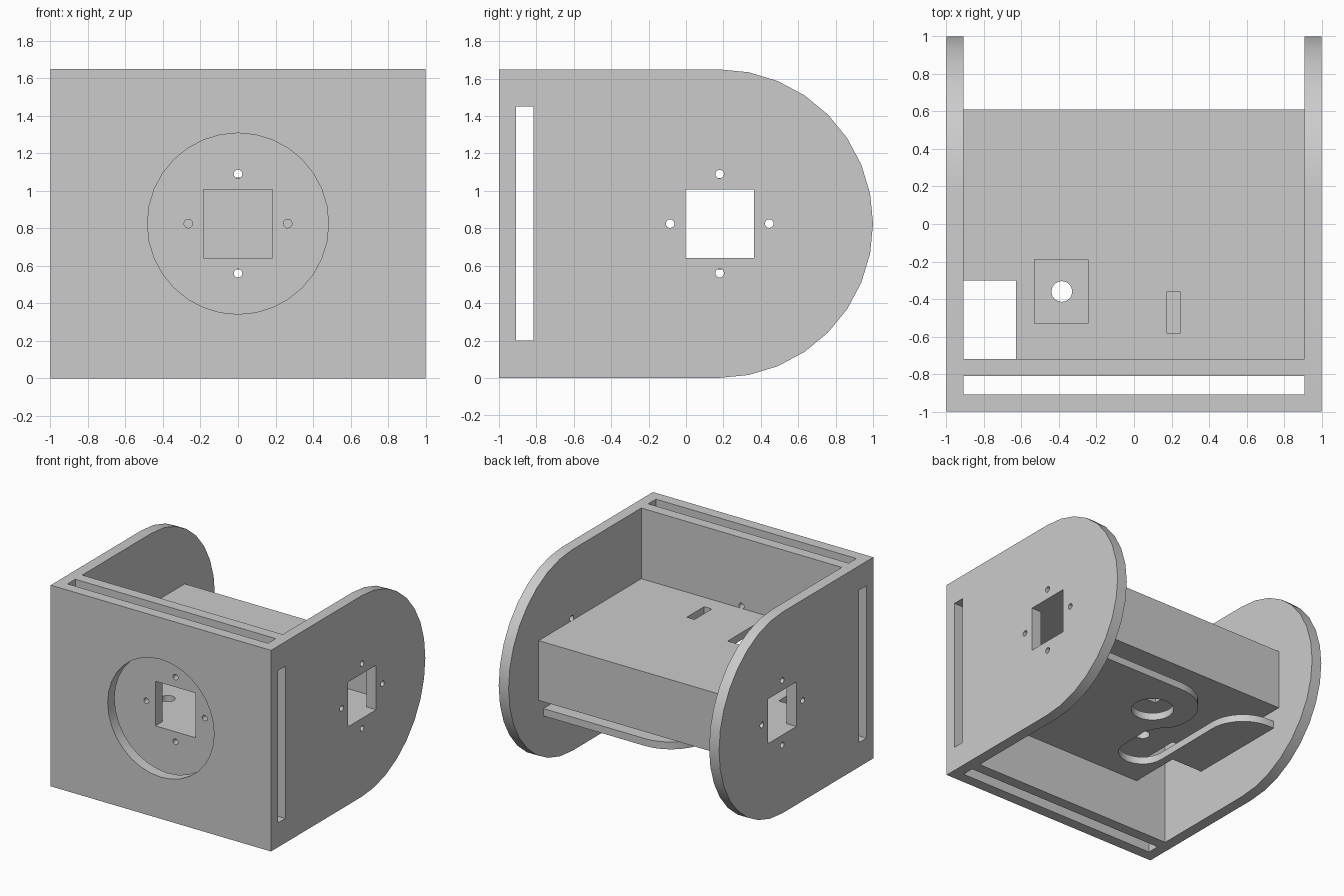
import bpy, bmesh
from math import sin, cos, pi
from mathutils import Vector

if "Cube" in bpy.data.objects:
    bpy.data.objects.remove(bpy.data.objects["Cube"])

grey = bpy.data.materials.new("plain grey")
grey.use_nodes = True
grey.diffuse_color = (0.6, 0.6, 0.6, 1)
grey.node_tree.nodes["Principled BSDF"].inputs["Base Color"].default_value = (0.6, 0.6, 0.6, 1)

# Mapping of a 2D outline plus depth to each extrusion axis
AXES = {
    "x": lambda u, v, d: (d, u, v),
    "y": lambda u, v, d: (u, d, v),
    "z": lambda u, v, d: (u, v, d),
}


def prism(name, outline, axis, start, end):
    """Extrude a closed 2D outline along one axis."""
    place = AXES[axis]
    bm = bmesh.new()
    face = bm.faces.new([bm.verts.new(place(u, v, start)) for u, v in outline])
    ext = bmesh.ops.extrude_face_region(bm, geom=[face])
    moved = [g for g in ext["geom"] if isinstance(g, bmesh.types.BMVert)]
    bmesh.ops.translate(bm, verts=moved, vec=Vector(place(0, 0, end - start)))
    bmesh.ops.recalc_face_normals(bm, faces=bm.faces)
    mesh = bpy.data.meshes.new(name)
    bm.to_mesh(mesh)
    bm.free()
    mesh.materials.append(grey)
    obj = bpy.data.objects.new(name, mesh)
    bpy.context.collection.objects.link(obj)
    return obj


def rect(u0, u1, v0, v1):
    return [(u0, v0), (u1, v0), (u1, v1), (u0, v1)]


def arc(u, v, r, a0=0, a1=2 * pi, n=32, closed=True):
    steps = n if closed else n + 1
    return [(u + r * cos(a0 + (a1 - a0) * i / n), v + r * sin(a0 + (a1 - a0) * i / n))
            for i in range(steps)]


def cut(obj, outline, axis, start, end):
    """Cut a prism out of an object."""
    cutter = prism("cutter", outline, axis, start, end)
    cutter.hide_render = True
    bpy.context.view_layer.objects.active = obj
    mod = obj.modifiers.new("cut", "BOOLEAN")
    mod.operation = "DIFFERENCE"
    mod.solver = "EXACT"
    mod.object = cutter
    bpy.ops.object.modifier_apply(modifier=mod.name)
    bpy.data.objects.remove(cutter)


def mount_holes(obj, u, axis, start, end):
    """Square opening with four screw holes around it."""
    v, h, d = MID, 0.183, 0.265
    cut(obj, rect(u - h, u + h, v - h, v + h), axis, start, end)
    for du, dv in ((d, 0), (-d, 0), (0, d), (0, -d)):
        cut(obj, arc(u + du, v + dv, 0.023, n=16), axis, start, end)


MID = 0.825      # centre height of the rounded sides
WALL = 0.91      # inner face of the side walls
FRONT = -0.72    # inner face of the front wall
ROUND_Y = 0.175  # centre of the rounded sides

# Housing: double front wall and two rounded sides in one piece
outline = [(-1, 0)] + arc(ROUND_Y, MID, MID, -pi / 2, pi / 2, 16, False) + [(-1, 2 * MID)]
housing = prism("housing", outline, "x", -1, 1)
cut(housing, rect(-WALL, WALL, FRONT, 1.2), "z", -0.1, 1.8)
cut(housing, rect(-WALL, WALL, -0.91, -0.81), "z", -0.1, 1.8)
cut(housing, rect(-0.91, -0.815, 0.2, 1.45), "x", -1.1, 1.1)
cut(housing, arc(0, MID, 0.483), "y", -1.1, -0.86)
mount_holes(housing, 0, "y", -0.86, -0.6)
mount_holes(housing, ROUND_Y + 0.005, "x", -1.1, 1.1)

# Shelf outline with the front corner left open
shelf = [(-0.63, FRONT), (WALL, FRONT), (WALL, 0.55), (-WALL, 0.55),
         (-WALL, -0.3), (-0.63, -0.3)]

# Upper shelf with square opening and narrow slot
top_shelf = prism("top_shelf", shelf, "z", 1.01, 1.07)
cut(top_shelf, rect(-0.53, -0.245, -0.53, -0.19), "z", 0.9, 1.2)
cut(top_shelf, rect(0.175, 0.245, -0.585, -0.36), "z", 0.9, 1.2)

# Middle shelf with round hole and square opening
middle_shelf = prism("middle_shelf", shelf, "z", 0.58, 0.64)
cut(middle_shelf, arc(-0.385, -0.36, 0.055), "z", 0.5, 0.7)
cut(middle_shelf, rect(-0.15, 0.13, 0.07, 0.35), "z", 0.5, 0.7)

# Lower shelf with a curved channel beside a rounded tongue
channel = arc(-0.385, -0.36, 0.18, pi, 2 * pi, 14, False)
channel += [(-0.2, -0.12), (-0.24, -0.02)]
channel += arc(-0.01, 0.21, 0.34, 1.13 * pi, pi / 2, 14, False)
channel += [(-0.01, 0.7), (-0.93, 0.7), (-0.93, 0.55)]
channel += arc(-0.86, 0.25, 0.3, pi / 2, 0, 10, False)
lower_shelf = prism("lower_shelf", shelf, "z", 0.43, 0.49)
cut(lower_shelf, channel, "z", 0.4, 0.52)
cut(lower_shelf, arc(-0.03, 0.18, 0.16), "z", 0.4, 0.52)

# Back panel closing the box between the upper and middle shelves
back_panel = prism("back_panel", rect(-WALL, WALL, 0.58, 1.07), "y", 0.55, 0.61)

# Smooth the curved faces, keep the edges sharp
bpy.ops.object.select_all(action="DESELECT")
for part in (housing, top_shelf, middle_shelf, lower_shelf, back_panel):
    part.select_set(True)
bpy.context.view_layer.objects.active = housing
bpy.ops.object.shade_smooth_by_angle(angle=pi / 6)
